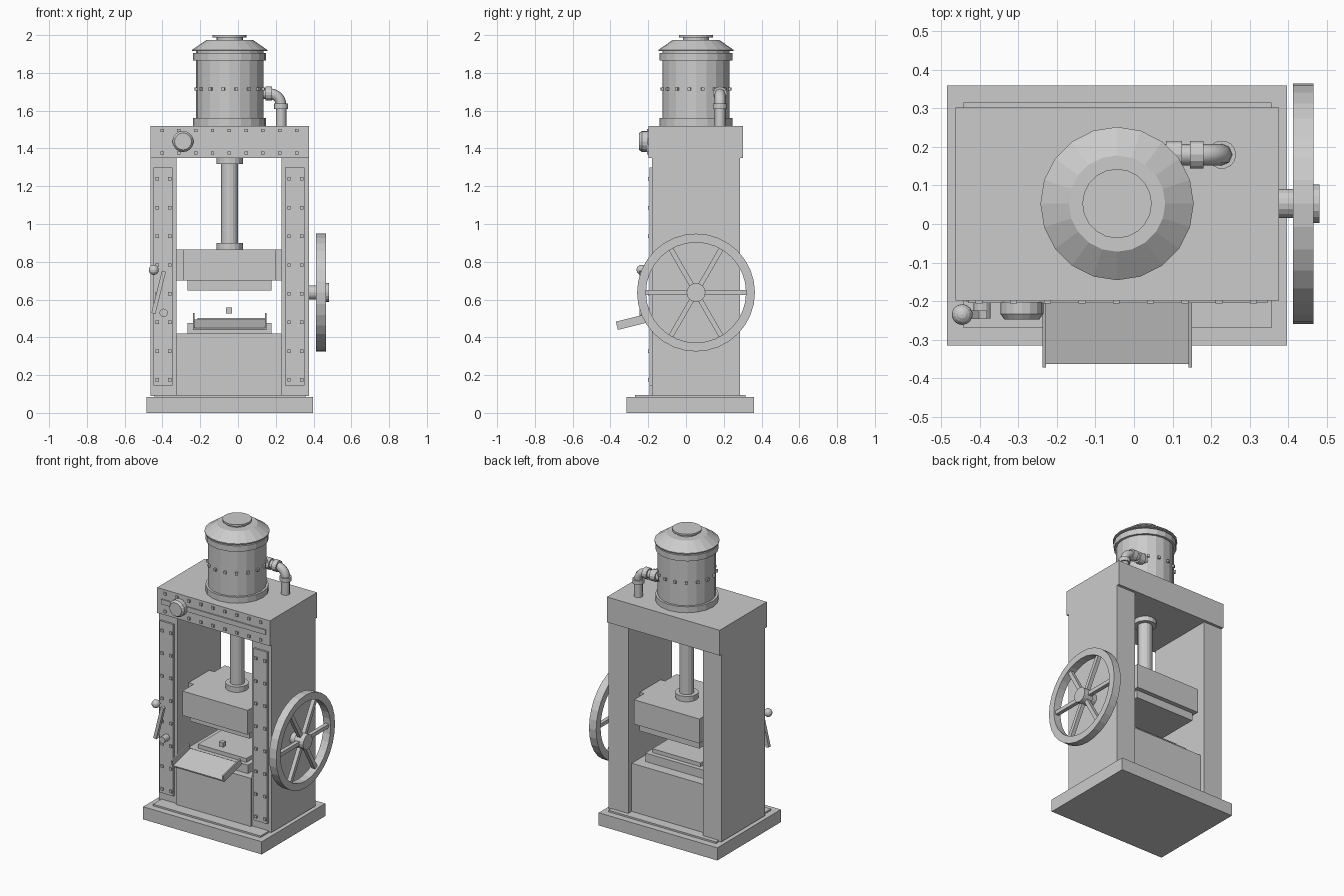
import bpy, bmesh, math
from mathutils import Matrix, Vector

if "Cube" in bpy.data.objects:
    bpy.data.objects.remove(bpy.data.objects["Cube"], do_unlink=True)

GREY = (0.6, 0.6, 0.6, 1)
metal = bpy.data.materials.new("grey_metal")
metal.use_nodes = True
metal.diffuse_color = GREY
metal.node_tree.nodes["Principled BSDF"].inputs["Base Color"].default_value = GREY

AX, AY = -0.044, 0.053          # press axis


def finish(name, bm):
    bmesh.ops.recalc_face_normals(bm, faces=bm.faces)
    mesh = bpy.data.meshes.new(name)
    bm.to_mesh(mesh)
    bm.free()
    mesh.materials.append(metal)
    ob = bpy.data.objects.new(name, mesh)
    bpy.context.collection.objects.link(ob)
    return ob


def add_box(bm, x, y, z, rot=Matrix()):
    """Box from (min, max) ranges, turned by rot about its own centre."""
    centre = Vector([(a + b) / 2 for a, b in (x, y, z)])
    size = Matrix.Diagonal([b - a for a, b in (x, y, z)] + [1])
    bmesh.ops.create_cube(bm, size=1, matrix=Matrix.Translation(centre) @ rot @ size)


def box(name, x, y, z, rot=Matrix()):
    bm = bmesh.new()
    add_box(bm, x, y, z, rot)
    return finish(name, bm)


def lathe(name, profile, sides, loc, axis="Z", closed=False):
    """Turn (radius, height) points about an axis; open ends are capped."""
    bm = bmesh.new()
    rings = []
    for r, h in profile:
        rings.append([bm.verts.new((r * math.cos(2 * math.pi * i / sides),
                                    r * math.sin(2 * math.pi * i / sides), h))
                      for i in range(sides)])
    pairs = list(zip(rings, rings[1:]))
    if closed:
        pairs.append((rings[-1], rings[0]))
    else:
        bm.faces.new(rings[0])
        bm.faces.new(rings[-1])
    for a, b in pairs:
        for i in range(sides):
            j = (i + 1) % sides
            bm.faces.new((a[i], a[j], b[j], b[i]))
    turn = {"Z": Matrix(), "X": Matrix.Rotation(math.pi / 2, 4, "Y"),
            "-Y": Matrix.Rotation(math.pi / 2, 4, "X")}[axis]
    bm.transform(Matrix.Translation(loc) @ turn)
    return finish(name, bm)


def disc(name, r, h0, h1, sides, loc, axis="Z"):
    return lathe(name, [(r, h0), (r, h1)], sides, loc, axis)


def rivets(name, points, y):
    bm = bmesh.new()
    s = 0.009
    for x, z in points:
        add_box(bm, (x - s, x + s), (y - 0.008, y + 0.005), (z - s, z + s))
    return finish(name, bm)


# Base
box("base_slab", (-0.485, 0.397), (-0.315, 0.36), (0, 0.085))
box("base_step", (-0.443, 0.357), (-0.27, 0.315), (0.085, 0.096))

# Columns with riveted front plates
for side, x0, x1, p0, p1 in (("right", -0.463, -0.325, -0.447, -0.347),
                             ("left", 0.23, 0.376, 0.25, 0.352)):
    box(side + "_column", (x0, x1), (-0.18, 0.285), (0.09, 1.35))
    box(side + "_column_plate", (p0, p1), (-0.193, -0.18), (0.145, 1.3))
    rivets(side + "_column_rivets",
           [(x, 0.175 + 0.152 * i) for x in (p0 + 0.02, p1 - 0.015) for i in range(8)], -0.193)

# Top beam with rail and rivets
box("top_beam", (-0.463, 0.376), (-0.198, 0.303), (1.35, 1.52))
box("beam_rail", (-0.43, 0.347), (-0.205, -0.198), (1.42, 1.453))
rivets("beam_rivets", [(-0.402 + 0.089 * i, z) for i in range(9) for z in (1.376, 1.495)], -0.198)

# Gauge
lathe("gauge", [(0.056, 0), (0.056, 0.03), (0.045, 0.045)], 16, (-0.291, -0.203, 1.437), "-Y")

# Bed, anvil and lower die
box("bed", (-0.325, 0.23), (-0.193, 0.248), (0.09, 0.42))
box("anvil", (-0.267, 0.177), (-0.147, 0.18), (0.42, 0.477))
box("lower_die", (-0.214, 0.146), (-0.12, 0.15), (0.477, 0.503))
box("workpiece", (-0.063, -0.032), (-0.114, -0.083), (0.527, 0.558))

# Sloping tray with side rails
bm = bmesh.new()
add_box(bm, (-0.233, 0.147), (-0.365, -0.175), (0.462, 0.472))
for x in (-0.238, 0.142):
    add_box(bm, (x, x + 0.009), (-0.365, -0.175), (0.462, 0.507))
pivot = Vector((0, -0.27, 0.467))
bmesh.ops.rotate(bm, verts=bm.verts, cent=pivot, matrix=Matrix.Rotation(math.radians(14), 3, "X"))
finish("tray", bm)

# Ram
box("ram_block", (-0.288, 0.198), (-0.18, 0.27), (0.70, 0.864))
box("ram_guides", (-0.325, 0.23), (-0.06, 0.16), (0.70, 0.864))
box("upper_die", (-0.267, 0.177), (-0.13, 0.24), (0.648, 0.70))
disc("ram_rod", 0.045, 0.864, 1.35, 16, (AX, AY, 0))
for name, z in (("lower_collar", 0.864), ("upper_collar", 1.318)):
    disc(name, 0.071, z, z + 0.036, 16, (AX, AY, 0))

# Drum with lid and rivet ring
lathe("drum", [(0.193, 1.52), (0.193, 1.56), (0.178, 1.56), (0.178, 1.866), (0.193, 1.866),
               (0.193, 1.905), (0.178, 1.905), (0.178, 1.915), (0.199, 1.915), (0.199, 1.922),
               (0.125, 1.973), (0.07, 1.973), (0.07, 1.988), (0.09, 1.988), (0.09, 2.0)],
      20, (AX, AY, 0))
bm = bmesh.new()
for i in range(16):
    spin = Matrix.Rotation((i + 0.5) * math.pi / 8, 4, "Z")
    place = Matrix.Translation((AX, AY, 1.715)) @ spin @ Matrix.Translation((0.181, 0, 0))
    bmesh.ops.create_cube(bm, size=0.017, matrix=place)
finish("drum_rivets", bm)

# Bent pipe
px, py, pz, bend = 0.228, 0.18, 1.69, 0.06
path = [(0.06, py, pz)]
for i in range(7):
    a = math.pi / 2 * (1 - i / 6)
    path.append((px - bend + bend * math.cos(a), py, pz - bend + bend * math.sin(a)))
path.append((px, py, 1.52))
curve = bpy.data.curves.new("pipe", "CURVE")
curve.dimensions = "3D"
curve.bevel_depth = 0.028
curve.bevel_resolution = 2
spline = curve.splines.new("POLY")
spline.points.add(len(path) - 1)
for point, co in zip(spline.points, path):
    point.co = (*co, 1)
    point.radius = 1
curve.materials.append(metal)
pipe = bpy.data.objects.new("pipe", curve)
bpy.context.collection.objects.link(pipe)
disc("pipe_drum_flange", 0.037, 0.083, 0.125, 14, (0, py, pz), "X")
disc("pipe_union", 0.037, 0.146, 0.18, 14, (0, py, pz), "X")
disc("pipe_collar", 0.037, 1.61, 1.637, 14, (px, py, 0))

# Handwheel
wz = 0.637
lathe("wheel_rim", [(0.312, 0.413), (0.312, 0.466), (0.265, 0.466), (0.265, 0.413)],
      32, (0, AY, wz), "X", closed=True)
disc("wheel_hub", 0.05, 0.413, 0.482, 16, (0, AY, wz), "X")
disc("wheel_shaft", 0.038, 0.36, 0.42, 16, (0, AY, wz), "X")
bm = bmesh.new()
for i in range(3):
    add_box(bm, (0.427, 0.453), (AY - 0.27, AY + 0.27), (wz - 0.013, wz + 0.013),
            Matrix.Rotation(i * math.pi / 3, 4, "X"))
finish("wheel_spokes", bm)

# Lever
box("lever_arm", (-0.431, -0.409), (-0.246, -0.224), (0.523, 0.753),
    Matrix.Rotation(math.radians(14), 4, "Y"))
disc("lever_pivot", 0.022, 0.19, 0.245, 12, (-0.394, 0, 0.53), "-Y")
bm = bmesh.new()
bmesh.ops.create_uvsphere(bm, u_segments=14, v_segments=8, radius=0.027,
                          matrix=Matrix.Translation((-0.446, -0.235, 0.757)))
finish("lever_knob", bm)
